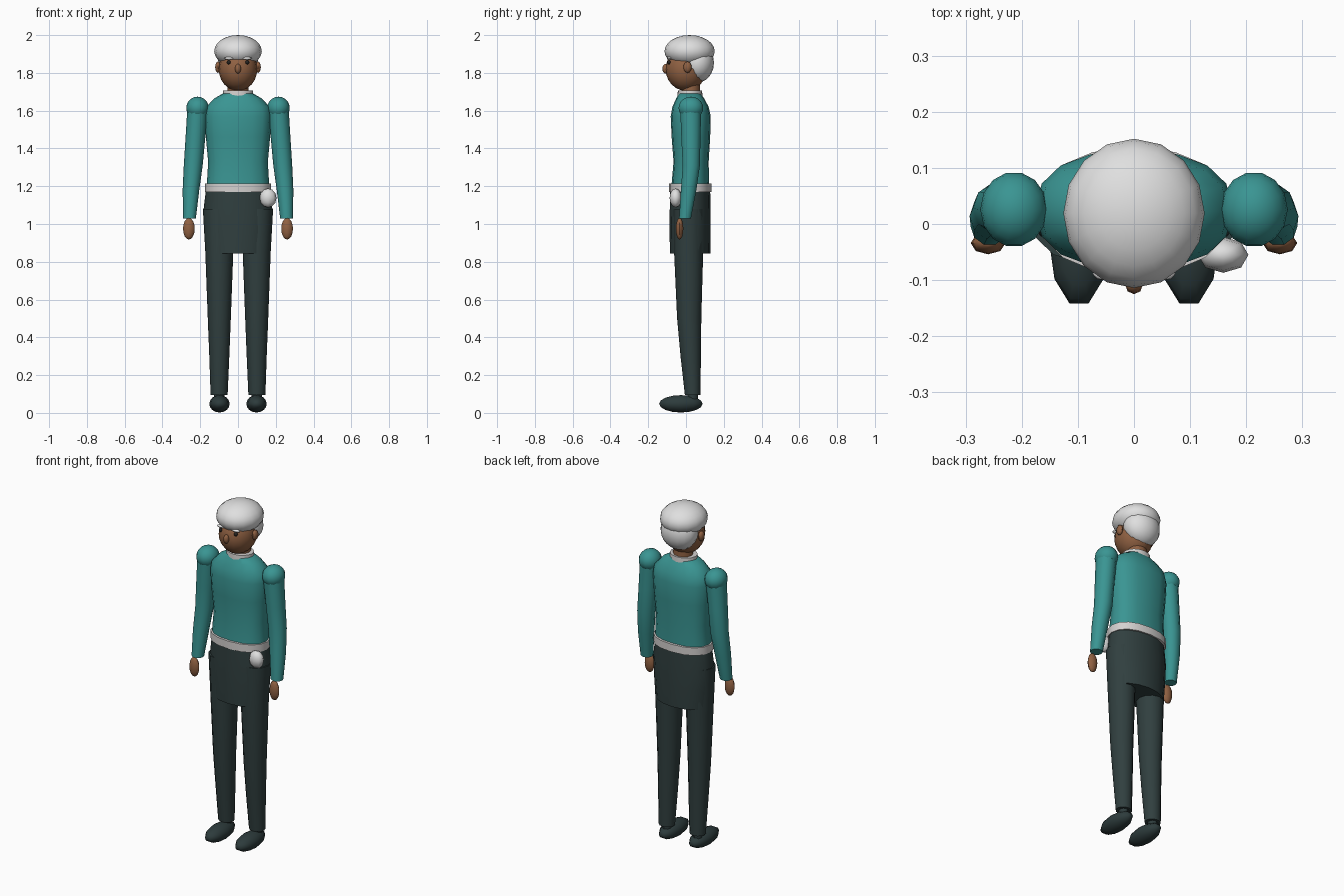
import bpy, bmesh, math
from mathutils import Matrix, Vector


def material(name, r, g, b):
    m = bpy.data.materials.new(name)
    m.diffuse_color = (r, g, b, 1)
    return m


TEAL = material("teal_knit", 0.042, 0.30, 0.29)
DARK = material("dark_cloth", 0.030, 0.050, 0.050)
SHOE = material("shoe_leather", 0.026, 0.044, 0.045)
WHITE = material("white_hair", 0.74, 0.74, 0.74)
CLOTH = material("off_white_cloth", 0.66, 0.64, 0.63)
SKIN = material("brown_skin", 0.28, 0.12, 0.055)
EYE = material("dark_eye", 0.02, 0.018, 0.016)


def finish(bm, name, mat, angle):
    bmesh.ops.recalc_face_normals(bm, faces=bm.faces[:])
    mesh = bpy.data.meshes.new(name)
    bm.to_mesh(mesh)
    bm.free()
    mesh.materials.append(mat)
    ob = bpy.data.objects.new(name, mesh)
    bpy.context.collection.objects.link(ob)
    bpy.ops.object.select_all(action='DESELECT')
    ob.select_set(True)
    bpy.context.view_layer.objects.active = ob
    bpy.ops.object.shade_smooth_by_angle(angle=math.radians(angle))
    return ob


def ball(name, mat, loc, radii, seg=12, rings=8):
    """Ellipsoid with its poles up and down."""
    bm = bmesh.new()
    bmesh.ops.create_uvsphere(bm, u_segments=seg, v_segments=rings, radius=1)
    turn = Matrix.Rotation(math.pi / 2, 4, 'Z') if seg % 4 else Matrix()
    bm.transform(Matrix.Translation(Vector(loc)) @ Matrix.Diagonal((*radii, 1)) @ turn)
    return finish(bm, name, mat, 60)


def loft(name, mat, rings, seg=16, power=1.0):
    """Capped skin over rings of (z, centre x, centre y, radius x, radius y)."""
    def sp(v):
        return math.copysign(abs(v) ** power, v) if abs(v) > 1e-6 else 0.0
    bm = bmesh.new()
    loops = []
    for z, cx, cy, rx, ry in rings:
        angles = [2 * math.pi * i / seg for i in range(seg)]
        loops.append([bm.verts.new((cx + rx * sp(math.cos(a)), cy + ry * sp(math.sin(a)), z))
                      for a in angles])
    for lo, hi in zip(loops, loops[1:]):
        for i in range(seg):
            j = (i + 1) % seg
            bm.faces.new((lo[i], lo[j], hi[j], hi[i]))
    bm.faces.new(loops[0][::-1])
    bm.faces.new(loops[-1])
    return finish(bm, name, mat, 45)


# Body and clothing
loft("sweater", TEAL, [
    (1.19, 0, 0.022, 0.166, 0.100), (1.33, 0, 0.027, 0.158, 0.093),
    (1.46, 0, 0.026, 0.170, 0.102), (1.57, 0, 0.025, 0.176, 0.106),
    (1.62, 0, 0.024, 0.168, 0.096), (1.665, 0, 0.022, 0.125, 0.074),
    (1.692, 0, 0.020, 0.078, 0.058)], power=0.85)
loft("waistband", CLOTH, [
    (1.17, 0, 0.023, 0.174, 0.113), (1.215, 0, 0.023, 0.174, 0.113)], power=0.9)
loft("apron_skirt", DARK, [
    (0.845, 0, 0.022, 0.165, 0.107), (0.96, 0, 0.022, 0.176, 0.109),
    (1.08, 0, 0.022, 0.182, 0.108), (1.18, 0, 0.022, 0.170, 0.106)])
loft("collar", CLOTH, [
    (1.678, 0, 0.021, 0.080, 0.066), (1.708, 0, 0.021, 0.078, 0.064)])
ball("waist_pouch", WHITE, (0.159, -0.055, 1.138), (0.045, 0.032, 0.050), 8, 6)

# Head and hair
loft("neck", SKIN, [(1.66, 0, 0.026, 0.056, 0.050), (1.77, 0, 0.026, 0.054, 0.048)], 12)
ball("head", SKIN, (0, 0, 1.82), (0.102, 0.108, 0.115), 16, 12)
ball("hair_cap", WHITE, (0, 0.019, 1.915), (0.126, 0.133, 0.085), 16, 12)
ball("hair_back", WHITE, (0, 0.062, 1.853), (0.107, 0.086, 0.103), 16, 12)
ball("nose", SKIN, (0, -0.108, 1.822), (0.016, 0.017, 0.026), 8, 6)

for side, s in (("left", 1), ("right", -1)):
    # Face details
    ball(side + "_ear", SKIN, (s * 0.106, 0.008, 1.83), (0.015, 0.022, 0.030), 8, 6)
    ball(side + "_eye", EYE, (s * 0.049, -0.090, 1.856), (0.011, 0.010, 0.011), 8, 6)
    ball(side + "_brow", WHITE, (s * 0.048, -0.089, 1.877), (0.026, 0.012, 0.008), 8, 6)

    # Arms
    ball(side + "_shoulder", TEAL, (s * 0.214, 0.026, 1.614), (0.060, 0.067, 0.060), 14, 10)
    loft(side + "_sleeve", TEAL, [
        (1.03, s * 0.257, -0.005, 0.034, 0.033), (1.18, s * 0.249, 0.014, 0.044, 0.043),
        (1.31, s * 0.237, 0.028, 0.050, 0.048), (1.45, s * 0.226, 0.026, 0.052, 0.053),
        (1.60, s * 0.214, 0.025, 0.055, 0.058)], 10)
    ball(side + "_hand", SKIN, (s * 0.260, -0.034, 0.975), (0.031, 0.020, 0.057), 8, 8)

    # Legs and shoes
    loft(side + "_trouser_leg", DARK, [
        (0.095, s * 0.100, 0.035, 0.045, 0.041), (0.30, s * 0.099, 0.025, 0.053, 0.054),
        (0.50, s * 0.099, 0.017, 0.061, 0.064), (0.85, s * 0.099, 0.014, 0.074, 0.077),
        (1.08, s * 0.100, 0.016, 0.086, 0.082)], 12)
    ball(side + "_shoe", SHOE, (s * 0.098, -0.027, 0.048), (0.054, 0.121, 0.046), 10, 8)
    loft(side + "_ankle", SHOE, [
        (0.06, s * 0.100, 0.035, 0.028, 0.028), (0.11, s * 0.100, 0.035, 0.028, 0.028)], 8)
